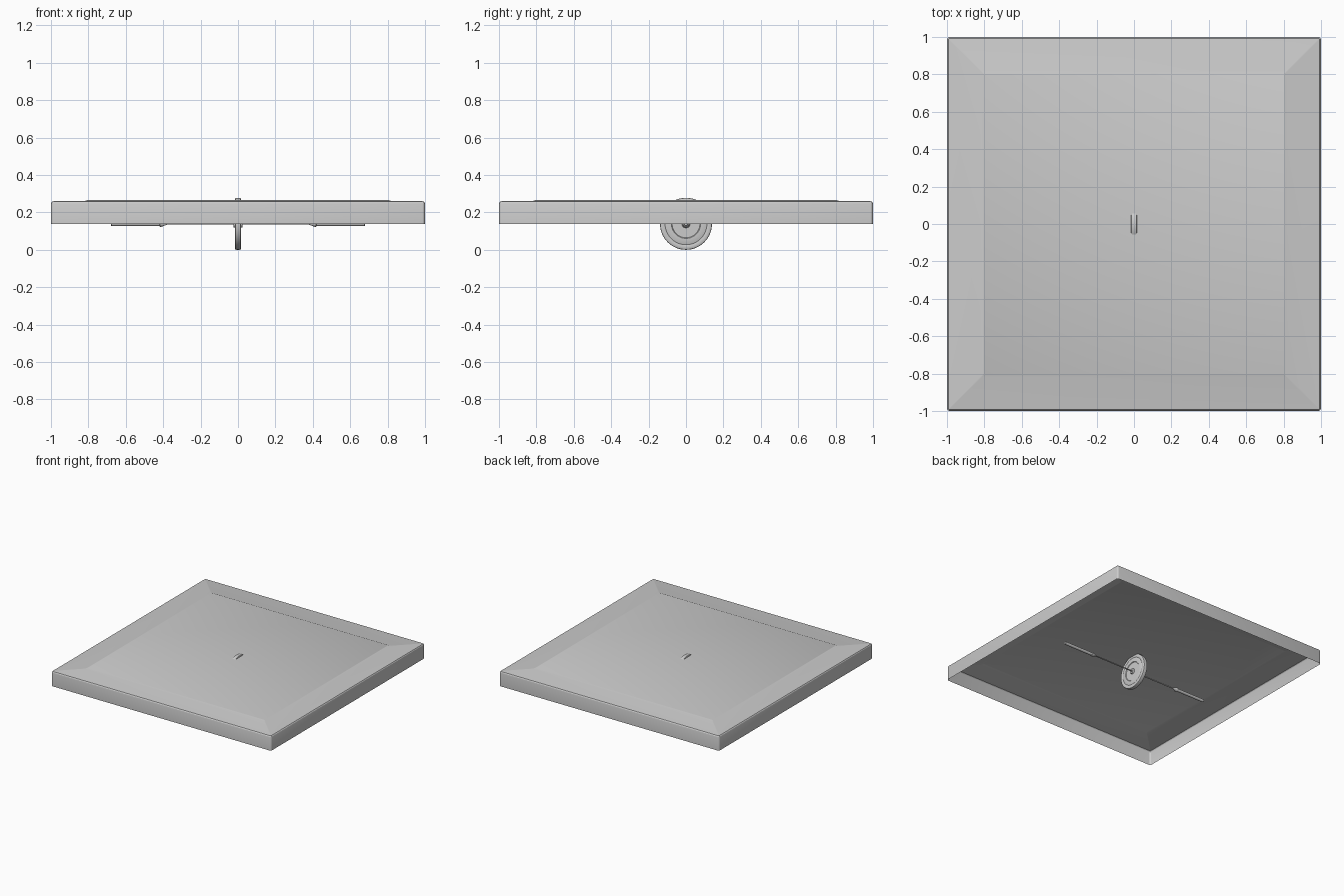
import bpy, bmesh, math

if "Cube" in bpy.data.objects:
    bpy.data.objects.remove(bpy.data.objects["Cube"])

AXIS_Z = 0.139


def finish(name, bm, angle=30, flip=True):
    if flip:
        bmesh.ops.recalc_face_normals(bm, faces=bm.faces)
    me = bpy.data.meshes.new(name)
    bm.to_mesh(me)
    bm.free()
    ob = bpy.data.objects.new(name, me)
    bpy.context.collection.objects.link(ob)
    bpy.ops.object.select_all(action='DESELECT')
    ob.select_set(True)
    bpy.context.view_layer.objects.active = ob
    bpy.ops.object.shade_smooth_by_angle(angle=math.radians(angle))
    return ob


def rounded_square(bm, half, z, r, seg=3):
    # counter-clockwise loop with small corner arcs
    verts = []
    for k, (sx, sy) in enumerate([(1, 1), (-1, 1), (-1, -1), (1, -1)]):
        for i in range(seg + 1):
            a = math.pi / 2 * (k + i / seg)
            verts.append(bm.verts.new((sx * (half - r) + r * math.cos(a),
                                       sy * (half - r) + r * math.sin(a), z)))
    return verts


def lathe_x(name, profile, seg):
    # profile of (x, radius) turned around the x axis
    bm = bmesh.new()
    rings = []
    for x, r in profile:
        rings.append([bm.verts.new((x, r * math.cos(2 * math.pi * i / seg),
                                    AXIS_Z + r * math.sin(2 * math.pi * i / seg)))
                      for i in range(seg)])
    for a, b in zip(rings, rings[1:]):
        for i in range(seg):
            j = (i + 1) % seg
            bm.faces.new((a[i], a[j], b[j], b[i]))
    bm.faces.new(rings[0])
    bm.faces.new(rings[-1])
    return finish(name, bm)


# Thin open-bottomed deck with rounded rim and raised centre panel
bm = bmesh.new()
loops = [rounded_square(bm, *p) for p in [
    (1.0, AXIS_Z, 0.016), (1.0, 0.245, 0.016), (0.998, 0.252, 0.014),
    (0.993, 0.258, 0.010), (0.985, 0.260, 0.004),
    (0.82, 0.260, 0.004), (0.805, 0.266, 0.004)]]
for a, b in zip(loops, loops[1:]):
    for i in range(len(a)):
        j = (i + 1) % len(a)
        bm.faces.new((a[i], a[j], b[j], b[i]))
bm.faces.new(loops[-1])
finish("deck_shell", bm, 20, flip=False)

# Wheel with stepped faces and hub
half = [(0.024, 0.008), (0.024, 0.018), (0.013, 0.022), (0.013, 0.074),
        (0.017, 0.078), (0.017, 0.108), (0.015, 0.112), (0.017, 0.116),
        (0.017, 0.132), (0.014, 0.1375), (0.008, 0.139)]
lathe_x("wheel", half + [(-x, r) for x, r in reversed(half)], 64)

# Axle: thin rod with flared, thicker grips at both ends
rod = [(0.68, 0.009), (0.677, 0.012), (0.42, 0.012), (0.418, 0.016),
       (0.410, 0.016), (0.38, 0.005)]
lathe_x("axle", rod + [(-x, r) for x, r in reversed(rod)], 24)
